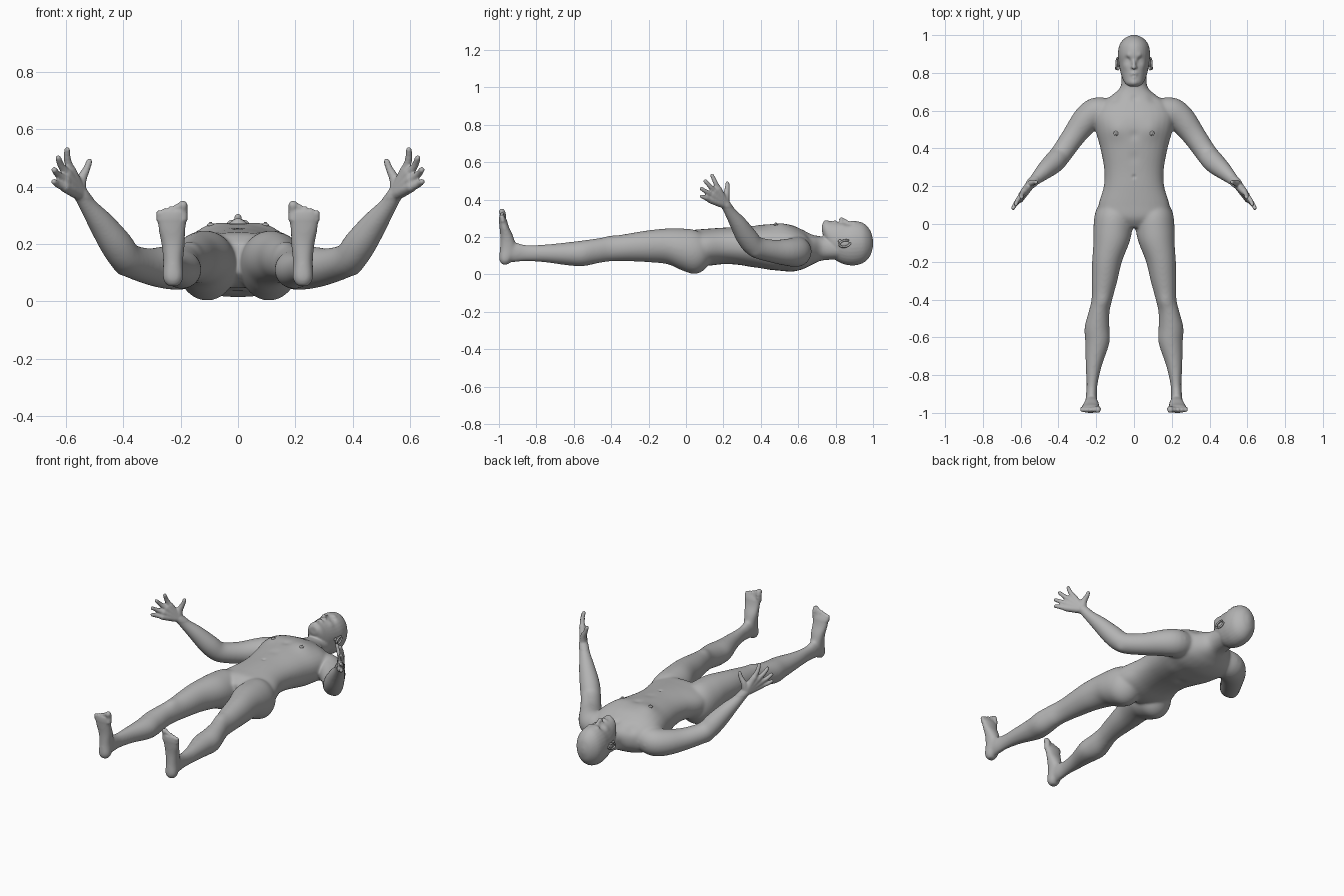
import bpy, bmesh, math
from mathutils import Vector, Matrix

cube = bpy.data.objects.get("Cube")
if cube:
    bpy.data.objects.remove(cube, do_unlink=True)

skin = bpy.data.materials.new("plain grey")
skin.use_nodes = True
grey = (0.45, 0.45, 0.45, 1)
skin.diffuse_color = grey
skin.node_tree.nodes["Principled BSDF"].inputs["Base Color"].default_value = grey


def bridge(bm, rings):
    for a, b in zip(rings, rings[1:]):
        for i in range(len(a)):
            j = (i + 1) % len(a)
            bm.faces.new((a[i], a[j], b[j], b[i]))
    bm.faces.new(rings[0])
    bm.faces.new(rings[-1])


def spline(rows, steps=5):
    """Smoothly interpolate a list of section rows."""
    out = []
    for i in range(len(rows) - 1):
        quad = [rows[max(i - 1, 0)], rows[i], rows[i + 1], rows[min(i + 2, len(rows) - 1)]]
        for s in range(steps):
            t = s / steps
            out.append([0.5 * (2 * b + (c - a) * t + (2 * a - 5 * b + 4 * c - d) * t * t
                               + (3 * b - a - 3 * c + d) * t ** 3) for a, b, c, d in zip(*quad)])
    return out + [list(rows[-1])]


def loft(bm, rows, axis="y", side=1, power=0.9, n=32):
    """Rows: position on axis, centre x, half width, low and high of the depth."""
    rings = []
    for t, cx, rx, lo, hi in spline(rows):
        ring = []
        for k in range(n):
            a = math.tau * k / n
            c, s = math.cos(a), math.sin(a)
            x = side * (cx + rx * math.copysign(abs(c) ** power, c))
            d = (lo + hi) / 2 + (hi - lo) / 2 * math.copysign(abs(s) ** power, s)
            ring.append(bm.verts.new((x, t, d) if axis == "y" else (x, d, t)))
        rings.append(ring)
    bridge(bm, rings)


def ball(bm, centre, size, turn=None):
    m = Matrix.Translation(centre) @ (turn or Matrix()) @ Matrix.Diagonal((*size, 1))
    bmesh.ops.create_uvsphere(bm, u_segments=20, v_segments=12, radius=1, matrix=m)


def tube(bm, rows, side=1, n=16):
    """Round-ended limb through rows of x, y, z, radius."""
    pts = spline(rows, 4)
    rings = []
    for i, p in enumerate(pts):
        d = Vector(pts[min(i + 1, len(pts) - 1)][:3]) - Vector(pts[max(i - 1, 0)][:3])
        q = d.to_track_quat("Z", "Y")
        ring = []
        for k in range(n):
            a = math.tau * k / n
            v = Vector(p[:3]) + q @ Vector((math.cos(a), math.sin(a), 0)) * p[3]
            ring.append(bm.verts.new((side * v.x, v.y, v.z)))
        rings.append(ring)
    bridge(bm, rings)
    for p in (pts[0], pts[-1]):
        ball(bm, (side * p[0], p[1], p[2]), (p[3],) * 3)


def finish(bm, name):
    bmesh.ops.recalc_face_normals(bm, faces=bm.faces)
    me = bpy.data.meshes.new(name)
    bm.to_mesh(me)
    bm.free()
    me.materials.append(skin)
    me.polygons.foreach_set("use_smooth", [True] * len(me.polygons))
    ob = bpy.data.objects.new(name, me)
    bpy.context.collection.objects.link(ob)
    return ob


bm = bmesh.new()
# torso and neck
loft(bm, [(-.02, 0, .10, .10, .20), (.03, 0, .18, .06, .235), (.1, 0, .188, .045, .243),
          (.2, 0, .16, .055, .25), (.29, 0, .158, .05, .255), (.4, 0, .178, .03, .265),
          (.5, 0, .205, .02, .272), (.57, 0, .215, .015, .262), (.63, 0, .19, .03, .235),
          (.68, 0, .12, .055, .212), (.73, 0, .07, .075, .203), (.82, 0, .068, .08, .2)])
# head
loft(bm, [(.728, 0, .025, .225, .268), (.745, 0, .047, .17, .285), (.775, 0, .063, .1, .283),
          (.81, 0, .073, .07, .28), (.85, 0, .08, .053, .28), (.9, 0, .085, .048, .286),
          (.95, 0, .076, .063, .273), (.985, 0, .047, .1, .235), (1, 0, .012, .15, .185)], power=1)
# nose
tube(bm, [(0, .877, .272, .009), (0, .85, .286, .01), (0, .83, .294, .012)])

for side in (1, -1):
    # leg
    loft(bm, [(.13, .1, .06, .06, .2), (.09, .105, .088, .018, .22), (.04, .108, .102, .002, .24),
              (-.03, .112, .103, .025, .246), (-.1, .12, .095, .055, .246),
              (-.2, .143, .079, .065, .236), (-.3, .156, .068, .07, .22), (-.4, .17, .055, .07, .203),
              (-.47, .186, .056, .06, .193), (-.55, .196, .066, .044, .182), (-.63, .194, .064, .048, .172),
              (-.75, .213, .043, .064, .16), (-.85, .222, .029, .07, .157), (-.91, .225, .03, .066, .17),
              (-.96, .226, .03, .065, .17)], side=side, power=1)
    # foot
    loft(bm, [(.052, .226, .02, -.985, -.95), (.08, .226, .036, -.999, -.93), (.14, .226, .035, -.995, -.91),
              (.2, .226, .041, -.993, -.922), (.25, .23, .048, -.997, -.945), (.29, .23, .051, -1, -.958),
              (.315, .23, .046, -.998, -.972)], "z", side)
    # toes
    for k in range(5):
        x, r = .192 + .0205 * k, .0165 if k == 0 else .0115
        tip = .335 - .007 * k
        tube(bm, [(x, -.98, .285, r), (x, -.978, tip - .02, r), (x, -.984, tip, r)], side)
    # shoulder and arm
    tube(bm, [(.14, .59, .13, .075), (.2, .59, .12, .08), (.255, .55, .118, .074), (.32, .465, .124, .062),
              (.385, .372, .148, .057), (.425, .325, .2, .057), (.475, .28, .27, .046),
              (.52, .238, .33, .032), (.547, .212, .372, .027)], side, 24)
    # palm and fingers, from pointing finger to smallest
    for knuckle, tip in (((.583, .172, .458), (.595, .14, .528)), ((.595, .152, .445), (.626, .103, .499)),
                         ((.602, .137, .423), (.64, .083, .458)), ((.603, .13, .398), (.641, .084, .417))):
        tube(bm, [(.547, .212, .372, .024), (*knuckle, .018)], side)
        mid = [(a + b) / 2 for a, b in zip(knuckle, tip)]
        mid[0] += .005
        tube(bm, [(*knuckle, .0155), (*mid, .0125), (*tip, .0105)], side)
    # thumb
    tube(bm, [(.55, .21, .385, .022), (.545, .215, .425, .018), (.528, .22, .46, .013),
              (.518, .221, .487, .011)], side)

# fuse the parts into one skin
source = finish(bm, "body_source")
remesh = source.modifiers.new("fuse", "REMESH")
remesh.mode = "VOXEL"
remesh.voxel_size = .0055
soft = source.modifiers.new("soften", "SMOOTH")
soft.iterations = 3
fused = source.evaluated_get(bpy.context.evaluated_depsgraph_get())
bm = bmesh.new()
bm.from_mesh(fused.to_mesh())
fused.to_mesh_clear()
bpy.data.objects.remove(source, do_unlink=True)

# relax the joins, leaving face, hands and toes crisp
large = [v for v in bm.verts if v.co.y < .72 and v.co.z < .36
         and not (v.co.y < -.9 and v.co.z > .28)]
for _ in range(14):
    bmesh.ops.smooth_vert(bm, verts=large, factor=.5, use_axis_x=True, use_axis_y=True, use_axis_z=True)

# sculpt: x, y, z, spread, height, mirrored across the middle
bumps = [(.034, .868, .27, .017, -.010), (.034, .866, .264, .010, .005), (.03, .893, .28, .014, .004),
         (.045, .835, .255, .02, .003), (.014, .829, .283, .008, .005), (0, .797, .283, .011, .007),
         (.012, .794, .28, .010, .004), (0, .785, .285, .006, -.004), (0, .776, .285, .009, .005),
         (0, .748, .285, .016, .005), (.09, .5, .262, .05, .008), (0, .47, .27, .025, -.005),
         (0, .25, .255, .01, -.006), (0, .35, .26, .03, -.003), (.16, -.41, .2, .035, .005),
         (0, .4, .03, .03, -.006), (.11, .47, .03, .06, .006), (0, .66, .21, .018, -.006),
         (.1, .66, .2, .03, -.006), (.41, .37, .105, .025, .005)]
bm.normal_update()
for v in bm.verts:
    shift = 0
    for x, y, z, spread, height in bumps:
        d = (Vector((abs(v.co.x), v.co.y, v.co.z)) - Vector((x, y, z))).length_squared / spread ** 2
        if d < 9:
            shift += height * math.exp(-d)
    v.co += v.normal * shift
finish(bm, "body")

for side, word in ((1, "left"), (-1, "right")):
    # ear: outer rim, hollow and lobe
    bm = bmesh.new()
    rim = [(.088 + .006 * math.sin(a / 2), .85 + .028 * math.cos(a) - .008 * math.sin(a),
            .165 - .018 * math.sin(a), .0055) for a in (i * math.pi / 5 for i in range(9))]
    tube(bm, rim, side, 8)
    ball(bm, (side * .083, .848, .165), (.007, .026, .017))
    ball(bm, (side * .084, .823, .178), (.007, .01, .009))
    finish(bm, word + "_ear")
    # nipple
    bm = bmesh.new()
    ball(bm, (side * .095, .48, .266), (.013, .013, .007))
    ball(bm, (side * .095, .48, .271), (.006, .006, .006))
    finish(bm, word + "_nipple")
